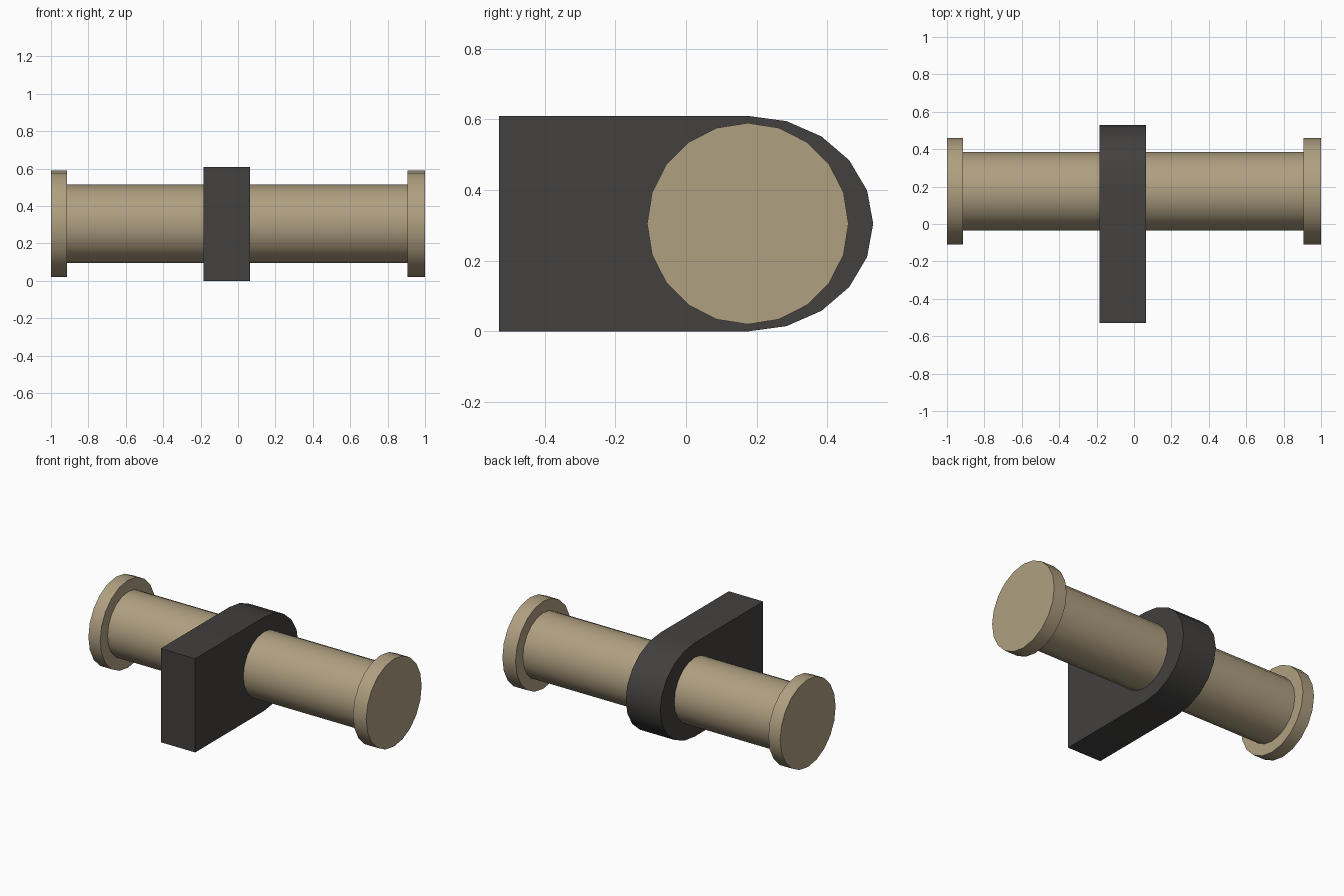
import bpy, bmesh
from math import sin, cos, pi

if "Cube" in bpy.data.objects:
    bpy.data.objects.remove(bpy.data.objects["Cube"])

CY, CZ = 0.175, 0.305   # axis of the bar
SIDES = 20


def material(name, rgb):
    m = bpy.data.materials.new(name)
    m.diffuse_color = (*rgb, 1)
    m.use_nodes = True
    m.node_tree.nodes["Principled BSDF"].inputs["Base Color"].default_value = m.diffuse_color
    return m


def finish(name, bm, mat):
    bmesh.ops.recalc_face_normals(bm, faces=bm.faces[:])
    me = bpy.data.meshes.new(name)
    bm.to_mesh(me)
    bm.free()
    ob = bpy.data.objects.new(name, me)
    bpy.context.collection.objects.link(ob)
    me.materials.append(mat)
    bpy.ops.object.select_all(action='DESELECT')
    ob.select_set(True)
    bpy.context.view_layer.objects.active = ob
    bpy.ops.object.shade_smooth_by_angle(angle=pi / 6)
    return ob


tan = material("tan", (0.43, 0.35, 0.22))
dark = material("dark_grey", (0.055, 0.052, 0.05))

# Bar with a flanged cap at each end, lathed around the x axis
bm = bmesh.new()
profile = [(-1, 0.285), (-0.915, 0.285), (-0.915, 0.21),
           (0.905, 0.21), (0.905, 0.285), (1, 0.285)]
rings = [[bm.verts.new((x, CY + r * sin(2 * pi * i / SIDES), CZ + r * cos(2 * pi * i / SIDES)))
          for i in range(SIDES)] for x, r in profile]
for a, b in zip(rings, rings[1:]):
    for i in range(SIDES):
        j = (i + 1) % SIDES
        bm.faces.new((a[i], a[j], b[j], b[i]))
bm.faces.new(rings[0])
bm.faces.new(rings[-1])
finish("capped_bar", bm, tan)

# Mounting plate: flat back edge, half-elliptical nose around the bar
bm = bmesh.new()
outline = [(-0.53, 0), (-0.53, 2 * CZ)]
outline += [(CY + 0.355 * sin(pi * i / 10), CZ + CZ * cos(pi * i / 10)) for i in range(11)]
face = bm.faces.new([bm.verts.new((-0.185, y, z)) for y, z in outline])
ext = bmesh.ops.extrude_face_region(bm, geom=[face])
bmesh.ops.translate(bm, vec=(0.248, 0, 0),
                    verts=[v for v in ext["geom"] if isinstance(v, bmesh.types.BMVert)])
finish("mounting_plate", bm, dark)
